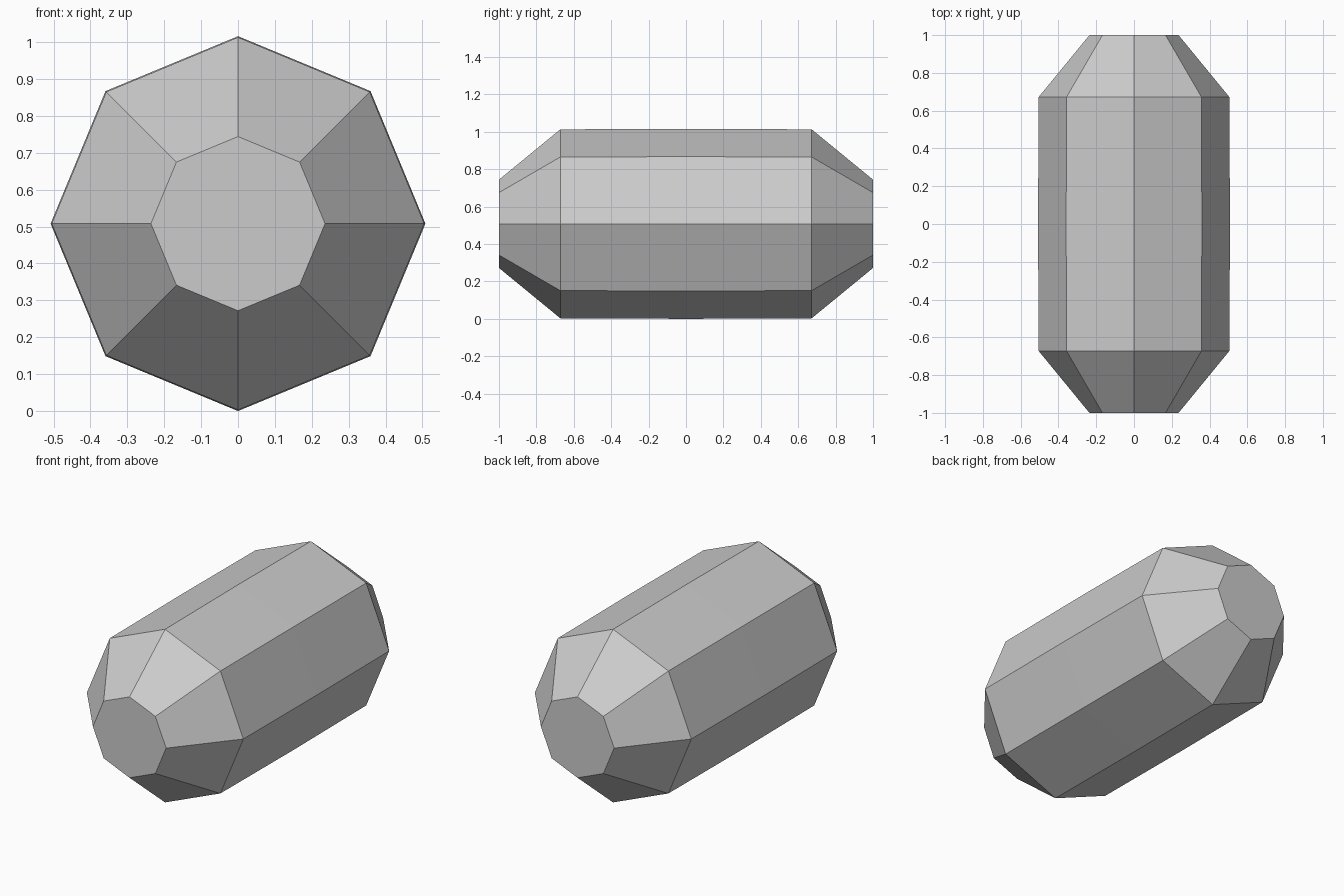
import bpy, bmesh, math

if "Cube" in bpy.data.objects:
    bpy.data.objects.remove(bpy.data.objects["Cube"])

SIDES = 8
CENTRE_Z = 0.508
# (distance from the middle, radius): seam, shoulder, flat tip
PROFILE = [(0.0, 0.508), (0.672, 0.505), (1.0, 0.236)]


def capsule_half(name, direction):
    bm = bmesh.new()
    rings = []
    for y, r in PROFILE:
        ring = []
        for i in range(SIDES):
            a = 2 * math.pi * i / SIDES
            ring.append(bm.verts.new((r * math.cos(a), direction * y,
                                      CENTRE_Z + r * math.sin(a))))
        rings.append(ring)
    # side walls
    for a, b in zip(rings, rings[1:]):
        for i in range(SIDES):
            j = (i + 1) % SIDES
            quad = [a[i], a[j], b[j], b[i]]
            bm.faces.new(quad if direction < 0 else quad[::-1])
    # flat octagonal tip
    bm.faces.new(rings[-1] if direction < 0 else rings[-1][::-1])
    mesh = bpy.data.meshes.new(name)
    bm.to_mesh(mesh)
    bm.free()
    obj = bpy.data.objects.new(name, mesh)
    bpy.context.collection.objects.link(obj)
    return obj


# two halves meeting at the middle seam
capsule_half("capsule_front_half", -1)
capsule_half("capsule_back_half", 1)
